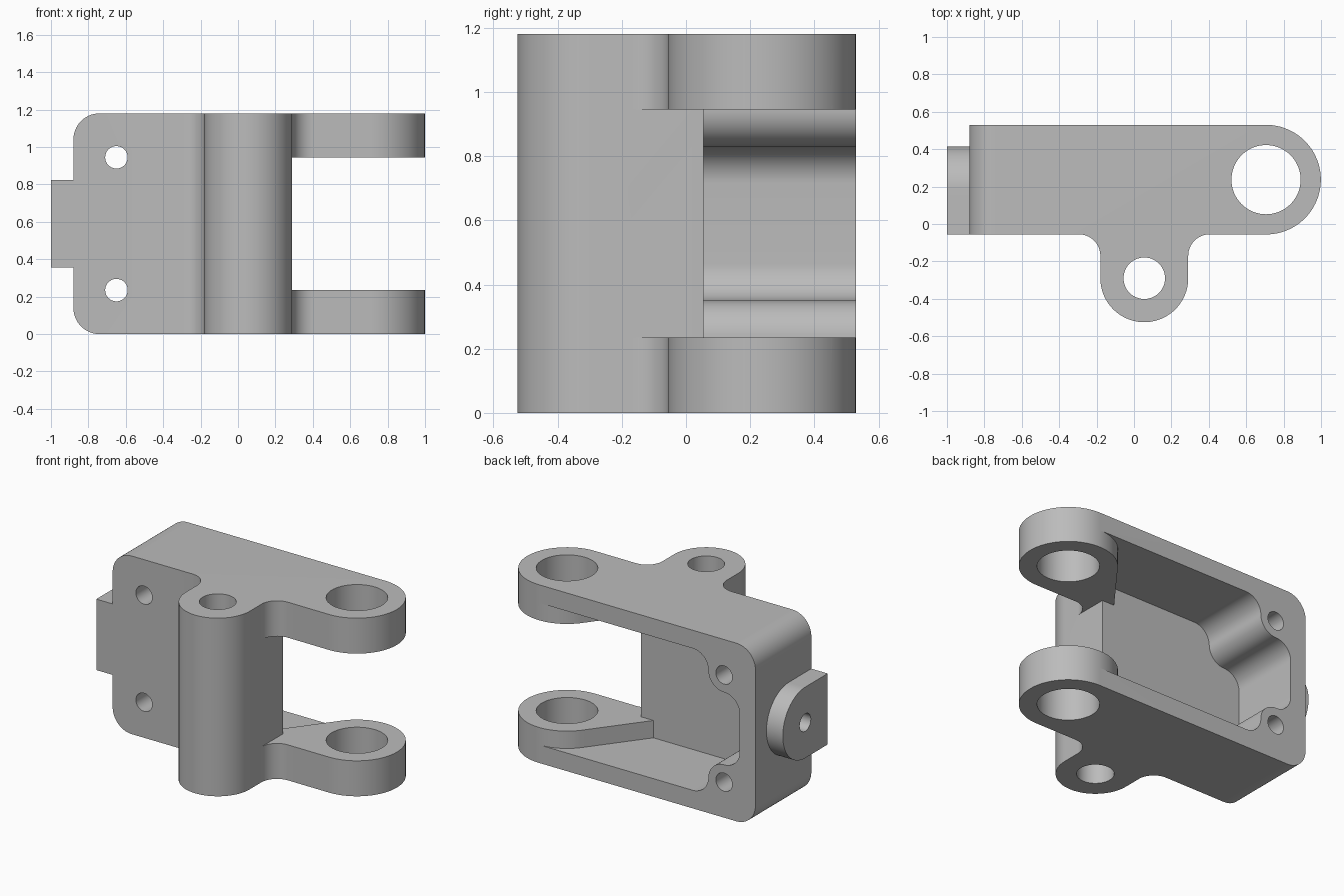
import bpy, bmesh, math

cube = bpy.data.objects.get("Cube")
if cube:
    bpy.data.objects.remove(cube, do_unlink=True)

H = 1.18                      # overall height
MID = H / 2
ARM = 0.235                   # fork arm thickness
R = 0.115                     # common fillet radius
EYE = (0.706, 0.237)          # fork eye centre
PIN = (0.055, -0.29)          # pin barrel centre
FRONT, BACK, LEFT = -0.055, 0.53, -0.88

steel = bpy.data.materials.new("plain_grey")
steel.use_nodes = True
grey = (0.5, 0.5, 0.5, 1)
steel.diffuse_color = grey
steel.node_tree.nodes["Principled BSDF"].inputs["Base Color"].default_value = grey


def arc(c, r, a0, a1, n=16):
    angles = [math.radians(a0 + (a1 - a0) * i / n) for i in range(n + 1)]
    return [(c[0] + r * math.cos(a), c[1] + r * math.sin(a)) for a in angles]


def circle(c, r):
    return arc(c, r, 0, 360, 64)[:-1]


def prism(name, pts, axis, lo, hi):
    """Extrude a flat outline along an axis."""
    place = {"x": lambda a, b, t: (t, a, b),
             "y": lambda a, b, t: (a, t, b),
             "z": lambda a, b, t: (a, b, t)}[axis]
    bm = bmesh.new()
    low = [bm.verts.new(place(a, b, lo)) for a, b in pts]
    high = [bm.verts.new(place(a, b, hi)) for a, b in pts]
    bm.faces.new(low)
    bm.faces.new(high)
    for i in range(len(pts)):
        j = (i + 1) % len(pts)
        bm.faces.new((low[i], low[j], high[j], high[i]))
    bmesh.ops.recalc_face_normals(bm, faces=bm.faces)
    mesh = bpy.data.meshes.new(name)
    bm.to_mesh(mesh)
    bm.free()
    mesh.materials.append(steel)
    obj = bpy.data.objects.new(name, mesh)
    bpy.context.collection.objects.link(obj)
    return obj


def boolean(target, tool, operation="DIFFERENCE"):
    tool.hide_render = True
    bpy.context.view_layer.objects.active = target
    mod = target.modifiers.new("shape", "BOOLEAN")
    mod.object, mod.operation, mod.solver = tool, operation, "EXACT"
    bpy.ops.object.modifier_apply(modifier=mod.name)
    bpy.data.objects.remove(tool, do_unlink=True)


# Main body: rounded bar with a filleted pin barrel
barrel_r, eye_r = 0.235, 0.293
x0, x1 = PIN[0] - barrel_r, PIN[0] + barrel_r
outline = [(LEFT, BACK), (LEFT, FRONT)]
outline += arc((x0 - R, FRONT - R), R, 90, 0)
outline += arc(PIN, barrel_r, 180, 360, 40)
outline += arc((x1 + R, FRONT - R), R, 180, 90)
outline += arc(EYE, eye_r, -90, 90, 48)
body = prism("hinge_bracket", outline, "z", 0, H)

# Rounded corners at the closed end
bm = bmesh.new()
bm.from_mesh(body.data)
corners = [e for e in bm.edges
           if all(abs(v.co.x - LEFT) < 0.001 for v in e.verts)
           and abs(e.verts[0].co.z - e.verts[1].co.z) < 0.001]
bmesh.ops.bevel(bm, geom=corners, offset=0.14, segments=14,
                profile=0.5, affect="EDGES")
bm.to_mesh(body.data)
bm.free()

# Side tab with a rounded back
tab_c = (0.18, MID)
tab = [(FRONT, MID - 0.235)] + arc(tab_c, 0.235, -90, 90, 40) + [(FRONT, MID + 0.235)]
boolean(body, prism("side_tab", tab, "x", -1, -0.85), "UNION")

# Back pocket, curving around the two screw bosses
screw_x = -0.65
half = [(0.9, ARM - R)]
half += arc((screw_x + 2 * R, ARM), R, 270, 180)
half += arc((screw_x, ARM), R, 0, 90)[1:]
half += arc((screw_x, ARM + 2 * R), R, 270, 180)[1:]
pocket = prism("pocket_cutter", half + [(x, H - z) for x, z in reversed(half)],
               "y", 0.055, 0.7)

# Thick eye ends that the pocket leaves standing
pad = arc(EYE, eye_r, 90, 142.8, 20)
pad += [(0.2, 0.055), (0.2, -0.1), (1.1, -0.1), (1.1, 0.8), (EYE[0], 0.8)]
for lo, hi in ((-0.1, ARM), (H - ARM, H + 0.1)):
    boolean(pocket, prism("eye_pad", pad, "z", lo, hi))
boolean(body, pocket)

# Open gap between the fork arms
gap = [(x1, ARM), (1.2, ARM), (1.2, H - ARM), (x1, H - ARM)]
boolean(body, prism("gap_cutter", gap, "y", -0.7, 0.7))

# Drilled holes
boolean(body, prism("eye_hole", circle(EYE, 0.185), "z", -0.1, H + 0.1))
boolean(body, prism("pin_hole", circle(PIN, 0.111), "z", -0.1, H + 0.1))
for z in (ARM, H - ARM):
    boolean(body, prism("screw_hole", circle((screw_x, z), 0.06), "y", -0.7, 0.7))
boolean(body, prism("tab_hole", circle(tab_c, 0.058), "x", -1.1, -0.85))

# Smooth curves, crisp edges
bpy.ops.object.select_all(action="DESELECT")
body.select_set(True)
bpy.context.view_layer.objects.active = body
bpy.ops.object.shade_smooth_by_angle(angle=math.radians(30))
